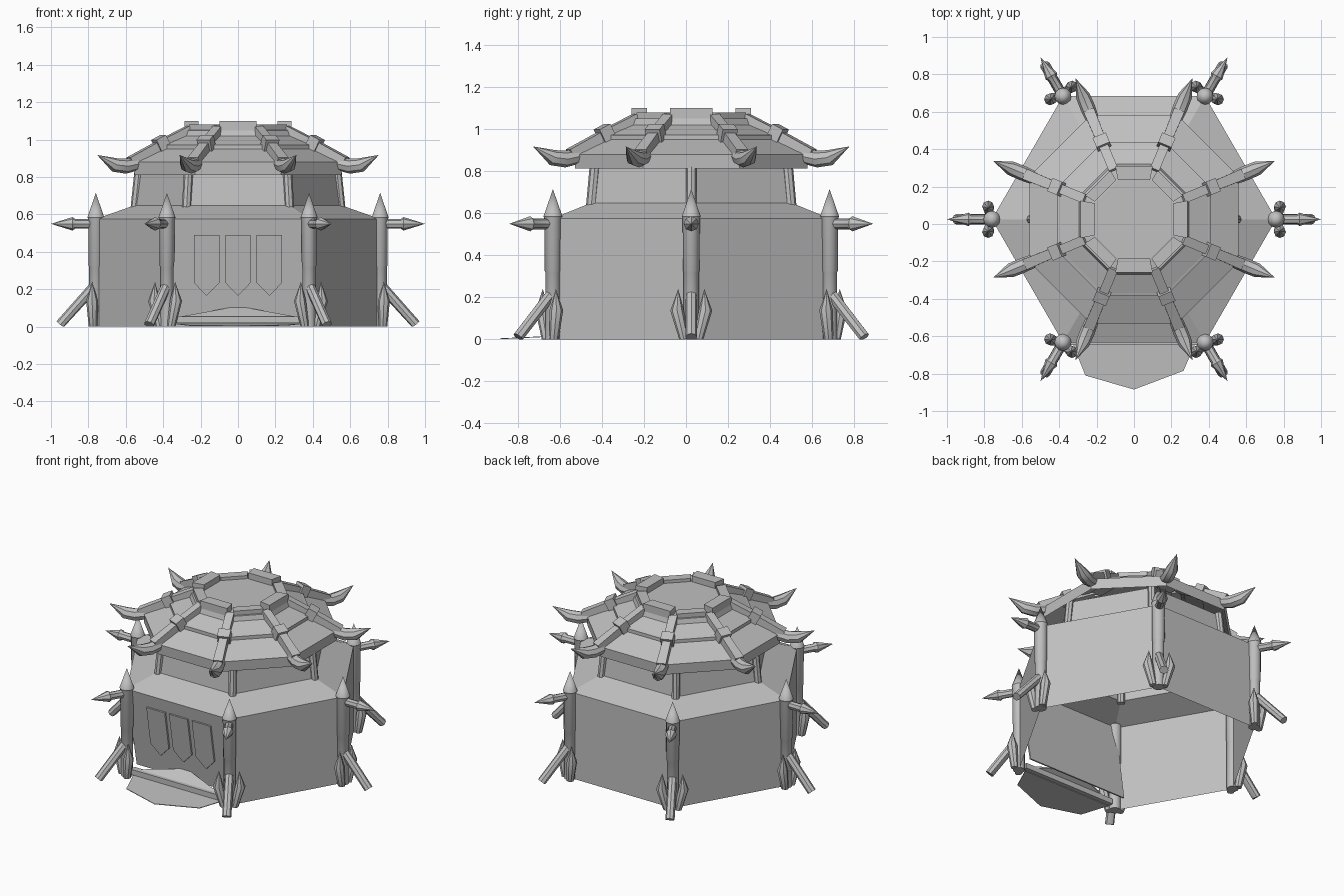
import bpy, bmesh
from math import sin, cos, pi, radians
from mathutils import Vector

if "Cube" in bpy.data.objects:
    bpy.data.objects.remove(bpy.data.objects["Cube"])

CY = 0.025                      # y of the building's axis
OCT = 1 / cos(pi / 8)           # octagon apothem to radius
stone = bpy.data.materials.new("stone_grey")
stone.use_nodes = True
GREY = (0.53, 0.53, 0.53, 1)
stone.diffuse_color = GREY
stone.node_tree.nodes["Principled BSDF"].inputs["Base Color"].default_value = GREY


def polar(deg, r, z, side=0):
    a = radians(deg)
    return Vector((r * cos(a) - side * sin(a), CY + r * sin(a) + side * cos(a), z))


def finish(name, bm, smooth=False):
    bmesh.ops.recalc_face_normals(bm, faces=bm.faces)
    me = bpy.data.meshes.new(name)
    bm.to_mesh(me)
    bm.free()
    me.materials.append(stone)
    ob = bpy.data.objects.new(name, me)
    bpy.context.collection.objects.link(ob)
    if smooth:
        bpy.ops.object.select_all(action="DESELECT")
        ob.select_set(True)
        bpy.context.view_layer.objects.active = ob
        bpy.ops.object.shade_smooth_by_angle(angle=radians(38))
    return ob


def bridge(bm, a, b):
    n = len(a)
    return [bm.faces.new((a[i], a[(i + 1) % n], b[(i + 1) % n], b[i])) for i in range(n)]


def lathe(bm, profile, n, turn, cap=False):
    """Faceted shell of (radius, z) rings."""
    rings = [[bm.verts.new(polar(turn + 360 * i / n, r, z)) for i in range(n)] for r, z in profile]
    bands = [bridge(bm, a, b) for a, b in zip(rings, rings[1:])]
    if cap:
        bm.faces.new(rings[-1])
    return bands


def tube(bm, points, radii, n=10, turn=0.0, floor=False):
    """Sweep a ring along points; a final radius of 0 makes a tip."""
    rings = []
    for i, p in enumerate(points):
        d = (points[min(i + 1, len(points) - 1)] - points[max(i - 1, 0)]).normalized()
        ref = Vector((1, 0, 0)) if abs(d.z) > 0.95 else Vector((0, 0, 1))
        u = d.cross(ref).normalized()
        v = d.cross(u)
        if radii[i] == 0:
            rings.append([bm.verts.new(p)])
            continue
        ring = []
        for k in range(n):
            a = turn + 2 * pi * k / n
            q = p + radii[i] * (u * cos(a) + v * sin(a))
            if floor:
                q.z = max(q.z, 0)
            ring.append(bm.verts.new(q))
        rings.append(ring)
    for a, b in zip(rings, rings[1:]):
        if len(b) == 1:
            for k in range(n):
                bm.faces.new((a[k], a[(k + 1) % n], b[0]))
        else:
            bridge(bm, a, b)
    for end in (rings[0], rings[-1]):
        if len(end) > 1:
            bm.faces.new(end)


def prism(bm, outline, offset):
    """Solid from a polygon pushed along an offset vector."""
    a = [bm.verts.new(p) for p in outline]
    b = [bm.verts.new(Vector(p) + Vector(offset)) for p in outline]
    bridge(bm, a, b)
    bm.faces.new(a)
    bm.faces.new(b)


# Hexagonal wall, sloping shoulder and neck, with the front left open
bm = bmesh.new()
bands = lathe(bm, [(0.76, 0), (0.76, 0.576), (0.555, 0.648), (0.53, 0.83)], 6, 0)
front = min(bands[0], key=lambda f: f.calc_center_median().y)
bm.faces.remove(front)
finish("hexagonal_wall", bm)

# Neck corner rods
bm = bmesh.new()
for k in range(6):
    tube(bm, [polar(60 * k, 0.55, 0.63), polar(60 * k, 0.528, 0.84)], [0.025, 0.025], 8)
finish("neck_rods", bm, True)

# Stepped octagonal roof
bm = bmesh.new()
lathe(bm, [(a * OCT, z) for a, z in (
    (0.553, 0.812), (0.558, 0.88), (0.41, 0.95), (0.41, 0.972), (0.395, 0.977),
    (0.295, 1.02), (0.285, 1.05), (0.21, 1.06))], 8, 22.5, True)
finish("octagonal_roof", bm)

# Crown blocks: tall on the four main sides, low between them
bm = bmesh.new()
for k in range(8):
    top = 1.08 if k % 2 else 1.1
    inner, outer, half = (0.215, 0.275, 0.095) if k % 2 else (0.21, 0.285, 0.1)
    prism(bm, [polar(45 * k, inner, 1.03, -half * 0.86), polar(45 * k, outer, 1.03, -half),
               polar(45 * k, outer, 1.03, half), polar(45 * k, inner, 1.03, half * 0.86)],
          (0, 0, top - 1.03))
finish("crown_blocks", bm)

# Roof ribs with clasps
bm = bmesh.new()
for k in range(8):
    d = 22.5 + 45 * k
    tube(bm, [polar(d, 0.28, 1.05), polar(d, 0.445, 0.972), polar(d, 0.62, 0.878)],
         [0.036, 0.036, 0.042], 4, pi / 4)
    tube(bm, [polar(d, 0.415, 0.992), polar(d, 0.47, 0.964)], [0.054, 0.054], 4, pi / 4)
finish("roof_ribs", bm)

# Curved horns at the eave corners
bm = bmesh.new()
for k in range(8):
    d = 22.5 + 45 * k
    tube(bm, [polar(d, 0.58, 0.872), polar(d, 0.65, 0.858), polar(d, 0.715, 0.865),
              polar(d, 0.815, 0.918)], [0.036, 0.04, 0.038, 0], 8)
finish("eave_horns", bm, True)

# Corner posts, each with an outward spike, a brace and two stakes
posts, spikes, braces, stakes = (bmesh.new() for _ in range(4))
for k in range(6):
    d = 60 * k
    tube(posts, [polar(d, 0.76, z) for z in (0, 0.32, 0.325, 0.575, 0.585, 0.715)],
         [0.036, 0.036, 0.039, 0.041, 0.045, 0], 12)
    tube(spikes, [polar(d, r, 0.55) for r in (0.76, 0.87, 0.885, 1.0)],
         [0.026, 0.026, 0.036, 0], 8)
    tube(braces, [polar(d, 0.76, 0.225), polar(d, 0.95, 0.01)], [0.028, 0.028], 8, floor=True)
    for s in (-1, 1):
        tube(stakes, [polar(d, 0.775, 0, s * 0.035), polar(d, 0.78, 0.14, s * 0.068),
                      polar(d, 0.78, 0.24, s * 0.062)], [0.023, 0.032, 0], 8, floor=True)
for name, b in (("corner_posts", posts), ("post_spikes", spikes),
                ("post_braces", braces), ("post_stakes", stakes)):
    finish(name, b, True)

# Gate panel leaning inward towards the floor
FRONT = CY - 0.76 * cos(pi / 6)
bm = bmesh.new()
prism(bm, [(-0.38, FRONT, 0.575), (0.38, FRONT, 0.575),
           (0.37, FRONT + 0.09, 0.04), (-0.37, FRONT + 0.09, 0.04)], (0, 0.01, 0))
finish("gate_panel", bm)

# Hanging pointed gate boards
bm = bmesh.new()
for x in (-0.168, 0, 0.168):
    w = 0.068
    lean = lambda z: FRONT + 0.09 * (0.575 - z) / 0.535 - 0.014
    prism(bm, [(x + dx, lean(z), z) for dx, z in (
        (-w, 0.49), (w, 0.49), (w, 0.235), (0, 0.165), (-w, 0.235))], (0, 0.012, 0))
finish("gate_boards", bm)

# Threshold beam, inner sill and outer step plate
bm = bmesh.new()
prism(bm, [(-0.34, FRONT - 0.015, 0.02), (0.34, FRONT - 0.015, 0.02),
           (0.34, FRONT - 0.015, 0.055), (-0.34, FRONT - 0.015, 0.055)], (0, 0.04, 0))
finish("threshold", bm)
bm = bmesh.new()
prism(bm, [(-0.33, FRONT, 0.05), (0.33, FRONT, 0.05), (0, FRONT + 0.09, 0.11)], (0, 0, -0.01))
finish("inner_sill", bm)
bm = bmesh.new()
outline = [(-0.33, FRONT), (-0.26, -0.81), (0, -0.885), (0.265, -0.785), (0.33, FRONT)]
prism(bm, [(x, y, 0.001 + 0.012 * (y + 0.885) / 0.25) for x, y in outline], (0, 0, 0.004))
finish("step_plate", bm)
